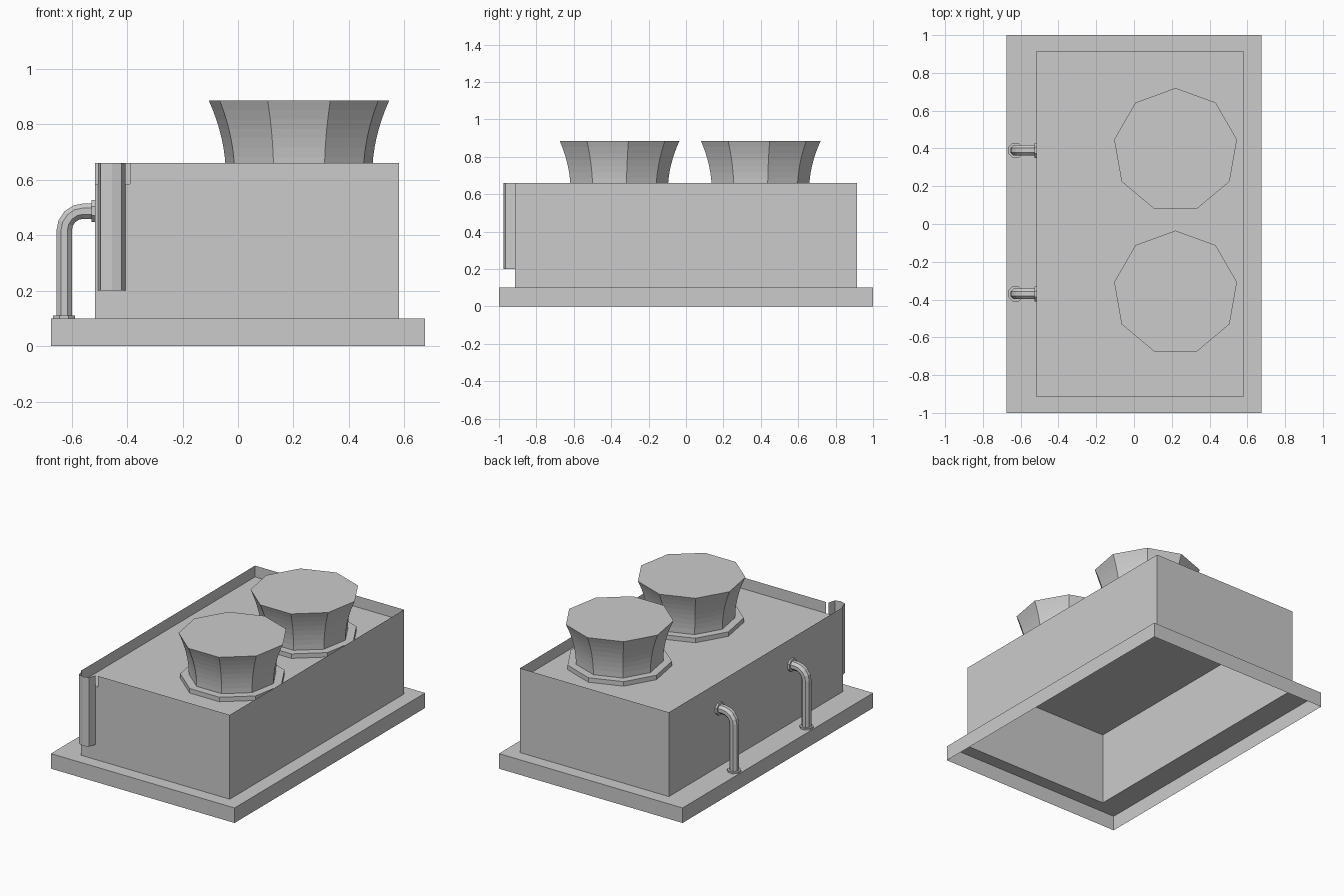
import bpy, bmesh
from math import sin, cos, pi
from mathutils import Vector

cube = bpy.data.objects.get("Cube")
if cube:
    bpy.data.objects.remove(cube)

grey = bpy.data.materials.new("light_grey_metal")
grey.use_nodes = True
grey.diffuse_color = (0.6, 0.6, 0.6, 1)
grey.node_tree.nodes["Principled BSDF"].inputs["Base Color"].default_value = (0.6, 0.6, 0.6, 1)


def finish(name, bm):
    mesh = bpy.data.meshes.new(name)
    bm.to_mesh(mesh)
    bm.free()
    mesh.materials.append(grey)
    obj = bpy.data.objects.new(name, mesh)
    bpy.context.collection.objects.link(obj)
    return obj


def loft(bm, rings, closed=True, cap_start=False, cap_end=False):
    """Skin a list of point rings with quads."""
    loops = [[bm.verts.new(p) for p in ring] for ring in rings]
    n = len(loops[0])
    for a, b in zip(loops, loops[1:]):
        for i in range(n if closed else n - 1):
            j = (i + 1) % n
            bm.faces.new((a[i], a[j], b[j], b[i]))
    if cap_start:
        bm.faces.new(loops[0][::-1])
    if cap_end:
        bm.faces.new(loops[-1])


def rect(x0, x1, y, z):
    return [(x0, -y, z), (x1, -y, z), (x1, y, z), (x0, y, z)]


def circle(x, y, z, r, sides, start=pi / 2):
    return [(x + r * cos(start + 2 * pi * i / sides),
             y + r * sin(start + 2 * pi * i / sides), z) for i in range(sides)]


X0, X1, Y = -0.515, 0.58, 0.915
BASE, ROOF, TOP = 0.1, 0.585, 0.66
NOTCH = -0.39

# Plinth: open-bottomed shell with a ledge around the housing
bm = bmesh.new()
loft(bm, [rect(-0.675, 0.675, 1, 0), rect(-0.675, 0.675, 1, BASE), rect(X0, X1, Y, BASE)])
finish("plinth", bm)

# Housing walls, with a drain notch cut in the front parapet
bm = bmesh.new()
loft(bm, [rect(X0, X1, Y, BASE), rect(X0, X1, Y, TOP)])
for point, normal in (((NOTCH, 0, 0), (1, 0, 0)), ((0, 0, ROOF), (0, 0, 1))):
    front = [f for f in bm.faces if f.calc_center_median().y < -Y + 0.001]
    geom = front + list({e for f in front for e in f.edges}) + list({v for f in front for v in f.verts})
    bmesh.ops.bisect_plane(bm, geom=geom, plane_co=point, plane_no=normal)
notch = [f for f in bm.faces if f.calc_center_median().y < -Y + 0.001
         and f.calc_center_median().x < NOTCH and f.calc_center_median().z > ROOF]
bmesh.ops.delete(bm, geom=notch, context='FACES')
finish("housing_walls", bm)

# Sunken roof
bm = bmesh.new()
bm.faces.new([bm.verts.new(p) for p in rect(X0, X1, Y, ROOF)])
finish("roof", bm)

# Drain gutter on the front corner
profile = [(-0.505, -Y), (-0.495, -0.962), (-0.455, -0.975), (-0.42, -0.965), (-0.405, -Y)]
bm = bmesh.new()
loft(bm, [[(x, y, z) for x, y in profile] for z in (0.2, TOP)], closed=False)
finish("drain_gutter", bm)

# Flared fan stacks with a low collar
for side, y in (("front", -0.365), ("back", 0.39)):
    bm = bmesh.new()
    loft(bm, [circle(0.22, y, z, 0.32, 9) for z in (ROOF, 0.615)], cap_end=True)
    finish(side + "_fan_collar", bm)

    bm = bmesh.new()
    rings = []
    for i in range(9):
        t = i / 8
        rings.append(circle(0.22, y, 0.615 + 0.27 * t, 0.268 + 0.062 * t ** 2, 9))
    loft(bm, rings, cap_end=True)
    finish(side + "_fan_stack", bm)

# Elbow pipes on the side, each with a floor and a wall flange
PX, PZ, BEND = -0.627, 0.487, 0.07


def pipe_ring(x, z, y, r, angle):
    """Octagon around a point, facing up at angle 0 and towards +x at pi/2."""
    out = Vector((cos(angle), 0, -sin(angle)))
    ring = []
    for i in range(8):
        a = 2 * pi * (i + 0.5) / 8
        ring.append(Vector((x, y, z)) + out * r * cos(a) + Vector((0, r * sin(a), 0)))
    return ring


for side, y in (("front", -0.37), ("back", 0.39)):
    path = [(PX, BASE, 0)]
    for i in range(5):
        a = i / 4 * pi / 2
        path.append((PX + BEND * (1 - cos(a)), PZ - BEND * (1 - sin(a)), a))
    path.append((X0, PZ, pi / 2))
    bm = bmesh.new()
    loft(bm, [pipe_ring(x, z, y, 0.03, a) for x, z, a in path])
    finish(side + "_pipe", bm)

    bm = bmesh.new()
    loft(bm, [pipe_ring(PX, z, y, 0.043, 0) for z in (BASE, 0.11)], cap_end=True)
    finish(side + "_pipe_floor_flange", bm)

    bm = bmesh.new()
    loft(bm, [pipe_ring(x, PZ, y, 0.043, pi / 2) for x in (X0, -0.528)], cap_end=True)
    finish(side + "_pipe_wall_flange", bm)
